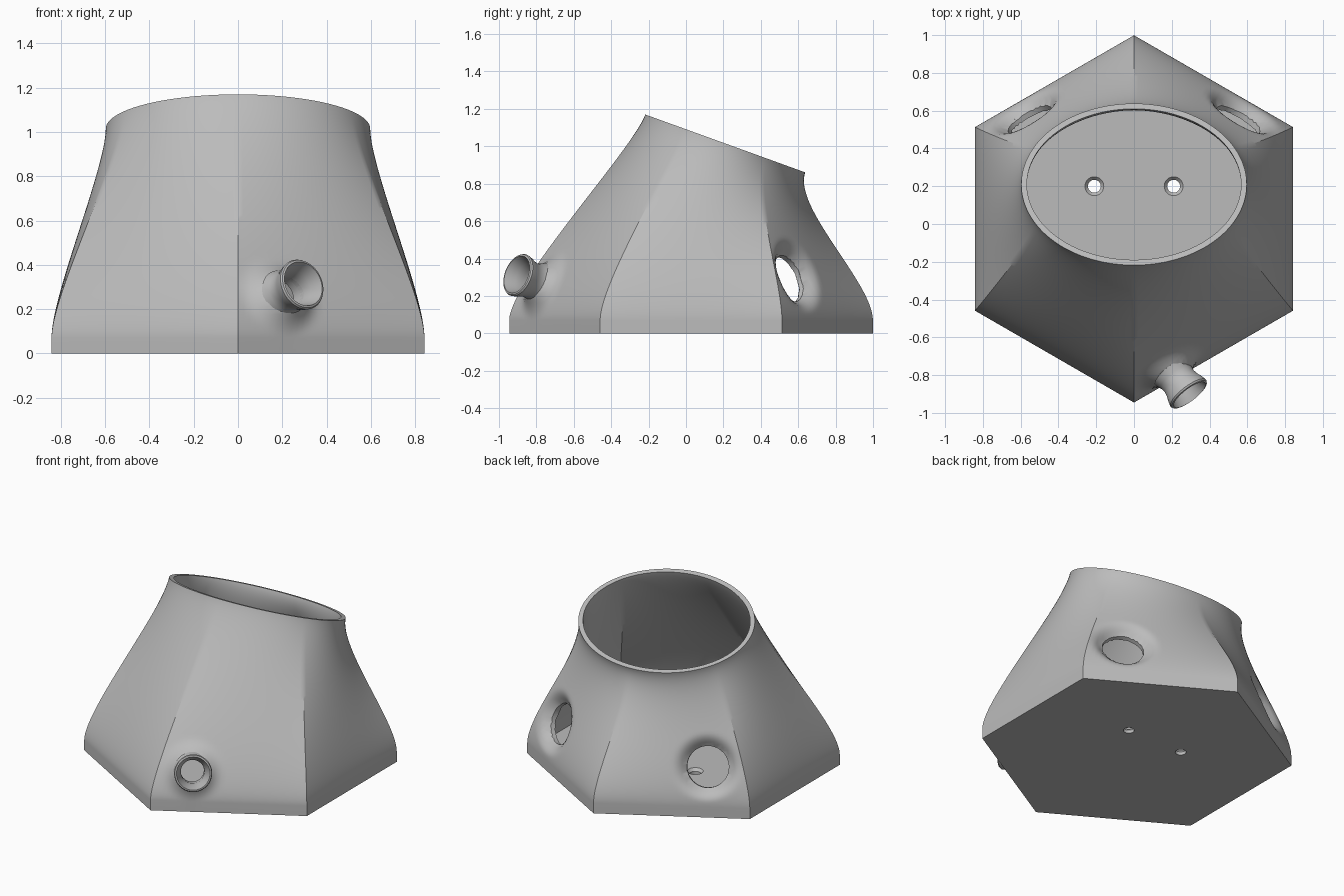
import bpy, bmesh, math
from mathutils import Vector

old = bpy.data.objects.get("Cube")
if old:
    bpy.data.objects.remove(old, do_unlink=True)

grey = bpy.data.materials.new("plain_grey")
grey.use_nodes = True
grey.diffuse_color = (0.5, 0.5, 0.5, 1)
grey.node_tree.nodes["Principled BSDF"].inputs["Base Color"].default_value = (0.5, 0.5, 0.5, 1)

WALL, FLOOR, SKIRT = 0.03, 0.04, 0.07
SEG, ROWS = 32, 56
TOP = Vector((0, 0.21, 1.015))
TOP_SLOPE = Vector((0, 0.94, -0.34)).normalized()
TOP_NORMAL = Vector((0, 0.34, 0.94)).normalized()


def direction(azimuth, elevation):
    a, e = math.radians(azimuth), math.radians(elevation)
    return Vector((math.cos(a) * math.cos(e), math.sin(a) * math.cos(e), math.sin(e)))


# Port axes: two dished holes at the back, one spout at the front
HOLE_R, BORE_R = 0.13, 0.073
holes = [(Vector((0.56 * s, 0.565, 0.3)), direction(90 - 30 * s, 20)) for s in (1, -1)]
spout_end, spout_axis = Vector((0.295, -0.905, 0.315)), direction(-52.6, 18)
# origin, axis, inner radius, outer radius, push along axis
dents = [(o, d, HOLE_R, 0.22, -0.06) for o, d in holes]
dents.append((spout_end, spout_axis, 0.085, 0.2, 0.07))


def dent(p):
    """Push the wall in or out around each port."""
    for origin, axis, r, reach, push in dents:
        rel = p - origin
        along = rel.dot(axis)
        q = (rel - axis * along).length
        if along > -0.5 and q < reach:
            p = p + axis * push * min(1, (reach - q) / (reach - r)) ** 2
    return p


def section(t, inset):
    """One closed ring of the loft from hexagon (t=0) to tilted ellipse (t=1)."""
    radius = 0.972 - inset / math.cos(math.pi / 6)
    corners = [Vector((0, 0.027, SKIRT)) + radius * direction(30 + 60 * k, 0) for k in range(7)]
    h10, h01, h11 = t * (1 - t) ** 2, t * t * (3 - 2 * t), t * t * (t - 1)
    ring = []
    for k in range(6):
        for j in range(SEG):
            f = j / SEG
            low = corners[k].lerp(corners[k + 1], f)
            a = math.radians(30 + 60 * (k + f))
            high = (TOP + Vector((1, 0, 0)) * (0.597 - inset) * math.cos(a)
                    + TOP_SLOPE * (0.455 - inset) * math.sin(a))
            p = low * (1 - h01) + high * h01
            p += 0.6 * (Vector((0, 0, 1)) * h10 + TOP_NORMAL * h11)
            ring.append(dent(p) if 0 < t < 1 else p)
    return ring


def finish(obj, angle=30):
    obj.data.materials.clear()
    obj.data.materials.append(grey)
    bpy.ops.object.select_all(action='DESELECT')
    obj.select_set(True)
    bpy.context.view_layer.objects.active = obj
    bpy.ops.object.shade_smooth_by_angle(angle=math.radians(angle))


def make_object(name, bm):
    bmesh.ops.recalc_face_normals(bm, faces=bm.faces)
    mesh = bpy.data.meshes.new(name)
    bm.to_mesh(mesh)
    bm.free()
    obj = bpy.data.objects.new(name, mesh)
    bpy.context.scene.collection.objects.link(obj)
    return obj


def skin(bm, rings, closed=False):
    rows = [[bm.verts.new(p) for p in ring] for ring in rings]
    n = len(rows[0])
    pairs = list(zip(rows, rows[1:])) + ([(rows[-1], rows[0])] if closed else [])
    for a, b in pairs:
        for i in range(n):
            j = (i + 1) % n
            bm.faces.new((a[i], a[j], b[j], b[i]))
    if not closed:
        bm.faces.new(rows[0])
        bm.faces.new(rows[-1])


def revolve(name, profile, origin, axis, closed=False, n=64):
    """Turn (radius, distance) points about an axis."""
    rot = axis.to_track_quat('Z', 'Y')
    rings = [[origin + rot @ Vector((r * math.cos(2 * math.pi * i / n),
                                     r * math.sin(2 * math.pi * i / n), s))
              for i in range(n)] for r, s in profile]
    bm = bmesh.new()
    skin(bm, rings, closed)
    return make_object(name, bm)


# Hollow body: outer wall up, over the rim, inner wall down to the floor
outer = [section(i / ROWS, 0) for i in range(ROWS + 1)]
inner = [section(i / ROWS, WALL) for i in range(ROWS, -1, -1)]
base = [Vector((p.x, p.y, 0)) for p in outer[0]]
floor_edge = [Vector((p.x, p.y, FLOOR)) for p in inner[-1]]
bm = bmesh.new()
skin(bm, [base] + outer + inner + [floor_edge])
body = make_object("body", bm)

# Cutters for the back holes, the spout bore and the countersunk floor holes
up = Vector((0, 0, 1))
cutters = [revolve("hole_cutter", [(HOLE_R, -0.25), (HOLE_R, 0.3)], o, d) for o, d in holes]
cutters.append(revolve("bore_cutter", [(BORE_R, -0.4), (BORE_R, 0.1)], spout_end, spout_axis))
for x in (-0.21, 0.21):
    cutters.append(revolve("screw_cutter", [(0.034, -0.05), (0.034, 0.022), (0.05, FLOOR), (0.05, 0.1)],
                           Vector((x, 0.2, 0)), up, n=32))
bpy.context.view_layer.objects.active = body
for cutter in cutters:
    cutter.hide_render = True
    mod = body.modifiers.new("cut", 'BOOLEAN')
    mod.operation, mod.solver, mod.object = 'DIFFERENCE', 'EXACT', cutter
    bpy.ops.object.modifier_apply(modifier=mod.name)
    bpy.data.objects.remove(cutter, do_unlink=True)
finish(body)

# Spout: flared lip, narrow neck and a foot that melts into the wall
spout = revolve("spout", [(0.104, 0), (0.113, -0.003), (0.118, -0.012), (0.113, -0.035),
                          (0.102, -0.065), (0.096, -0.095), (0.1, -0.125), (0.115, -0.16),
                          (BORE_R, -0.18), (BORE_R, -0.1), (0.083, -0.06), (0.095, -0.025)],
                spout_end, spout_axis, closed=True)
finish(spout, 40)
